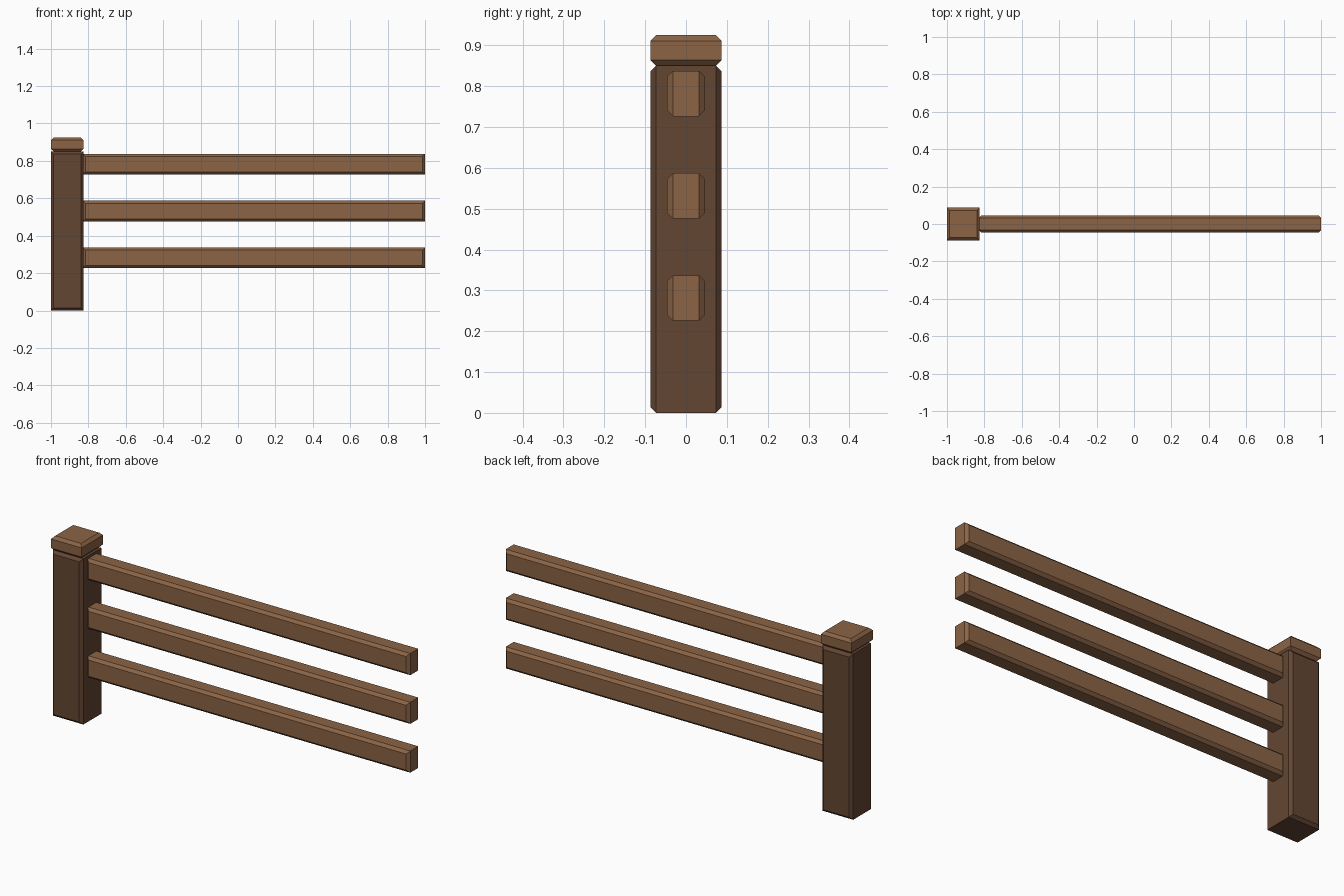
import bpy, bmesh
from mathutils import Vector

if "Cube" in bpy.data.objects:
    bpy.data.objects.remove(bpy.data.objects["Cube"])


def material(name, rgb):
    m = bpy.data.materials.new(name)
    m.diffuse_color = (*rgb, 1)
    m.use_nodes = True
    m.node_tree.nodes["Principled BSDF"].inputs["Base Color"].default_value = m.diffuse_color
    return m


LIGHT = material("light brown wood", (0.258, 0.127, 0.060))
DARK = material("dark brown wood", (0.125, 0.0615, 0.032))


def chamfered_box(name, low, high, axis, c, mat):
    """Box whose two end faces along the axis are chamfered all round."""
    low, high = Vector(low), Vector(high)
    u, v = [i for i in range(3) if i != axis]
    bm = bmesh.new()
    rings = []
    for w, inset in ((low[axis], c), (low[axis] + c, 0),
                     (high[axis] - c, 0), (high[axis], c)):
        ring = []
        for a, b in ((0, 0), (1, 0), (1, 1), (0, 1)):
            p = Vector((0, 0, 0))
            p[axis] = w
            p[u] = high[u] - inset if a else low[u] + inset
            p[v] = high[v] - inset if b else low[v] + inset
            ring.append(bm.verts.new(p))
        rings.append(ring)
    for r, s in zip(rings, rings[1:]):
        for i in range(4):
            j = (i + 1) % 4
            bm.faces.new((r[i], r[j], s[j], s[i]))
    bm.faces.new(rings[0])
    bm.faces.new(rings[-1])
    bmesh.ops.recalc_face_normals(bm, faces=bm.faces)
    mesh = bpy.data.meshes.new(name)
    bm.to_mesh(mesh)
    bm.free()
    mesh.materials.append(mat)
    ob = bpy.data.objects.new(name, mesh)
    bpy.context.collection.objects.link(ob)
    return ob


# Upright post and its cap
chamfered_box("post", (-1, -0.087, 0), (-0.826, 0.087, 0.85), 1, 0.014, DARK)
chamfered_box("post_cap", (-1, -0.087, 0.85), (-0.826, 0.087, 0.925), 2, 0.014, LIGHT)

# Three horizontal rails
for name, z in (("lower_rail", 0.226), ("middle_rail", 0.476), ("upper_rail", 0.726)):
    chamfered_box(name, (-0.83, -0.046, z), (1, 0.046, z + 0.111), 1, 0.014, LIGHT)
